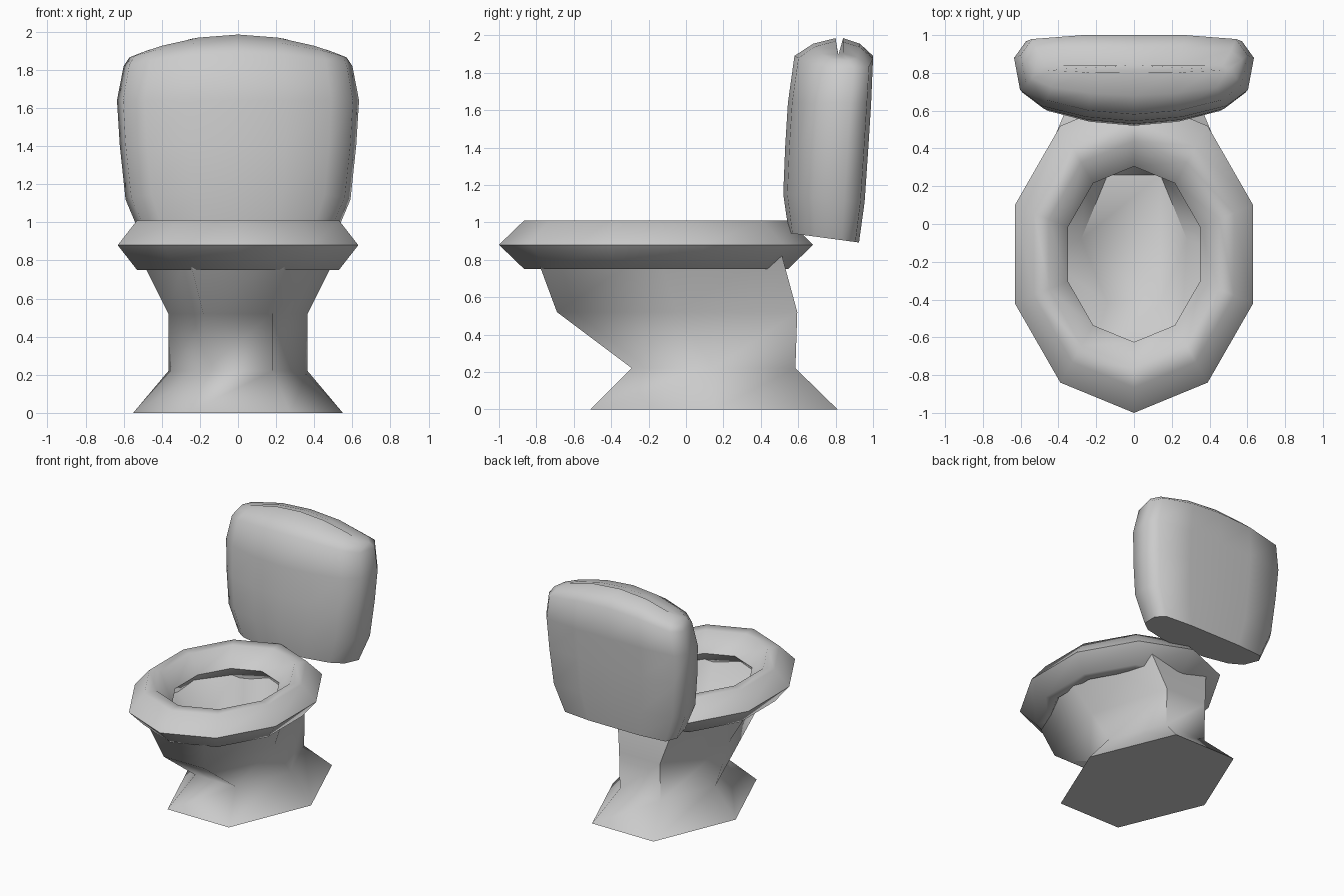
import bpy, bmesh
from math import sin, cos, pi, radians

if "Cube" in bpy.data.objects:
    bpy.data.objects.remove(bpy.data.objects["Cube"])


def loft(name, rings, closed=False, caps=(True, True), angle=50):
    """Skin a list of equal-length point rings into one mesh object."""
    bm = bmesh.new()
    vr = [[bm.verts.new(p) for p in r] for r in rings]
    n = len(vr[0])
    pairs = list(zip(vr, vr[1:])) + ([(vr[-1], vr[0])] if closed else [])
    for a, b in pairs:
        for i in range(n):
            j = (i + 1) % n
            bm.faces.new((a[i], a[j], b[j], b[i]))
    if not closed:
        if caps[0]:
            bm.faces.new(vr[0][::-1])
        if caps[1]:
            bm.faces.new(vr[-1])
    bmesh.ops.recalc_face_normals(bm, faces=bm.faces)
    me = bpy.data.meshes.new(name)
    bm.to_mesh(me)
    bm.free()
    ob = bpy.data.objects.new(name, me)
    bpy.context.collection.objects.link(ob)
    bpy.ops.object.select_all(action='DESELECT')
    ob.select_set(True)
    bpy.context.view_layer.objects.active = ob
    bpy.ops.object.shade_smooth_by_angle(angle=radians(angle))
    return ob


def ellipse(n, rx, ry, cy, z, start=0.0):
    return [(rx * cos(start + 2 * pi * i / n),
             cy + ry * sin(start + 2 * pi * i / n), z) for i in range(n)]


# Seat: ten-sided oval ring with a six-sided section (y radius, height)
section = [(.84, .88), (.705, 1.01), (.60, 1.01),
           (.465, .88), (.60, .75), (.705, .75)]
loft("seat", [ellipse(10, r * .79, r, -.16, z, pi / 2) for r, z in section],
     closed=True, angle=75)

# Pedestal: six-sided column flaring to the rim, then down into the bowl
# (x radius, y front, y back, height)
levels = [(.55, -.51, .81, 0), (.365, -.29, .585, .22), (.365, -.69, .595, .52),
          (.54, -.82, .50, .87), (.49, -.75, .43, .87), (.28, -.42, .26, .48)]
loft("pedestal", [ellipse(6, rx, (b - f) / 2 / sin(pi / 3), (f + b) / 2, z)
                  for rx, f, b, z in levels], angle=65)

# Tank: rounded plan outline stacked in levels, with a crowned top
half = [(0, 0), (.4, .05), (.77, .18), (.95, .37),
        (1, .75), (.9, .95), (.45, 1), (0, 1)]
plan = half + [(-x, y) for x, y in half[-2:0:-1]]


def tank_ring(z, w, yf, yb, crown=0, tilt=0):
    ring = []
    for u, v in plan:
        y = yf + (yb - yf) * v
        ring.append((u * w, y, z - crown * u * u - tilt * (y - .74)))
    return ring


loft("tank", [tank_ring(.917, .50, .55, .925, tilt=.135),
              tank_ring(1.13, .59, .52, .955, tilt=.1),
              tank_ring(1.40, .62, .53, .975),
              tank_ring(1.64, .635, .545, .99),
              tank_ring(1.89, .60, .58, 1.0, crown=.07),
              tank_ring(1.955, .57, .68, .93, crown=.09),
              tank_ring(1.985, .52, .80, .84, crown=.10)], angle=60)
